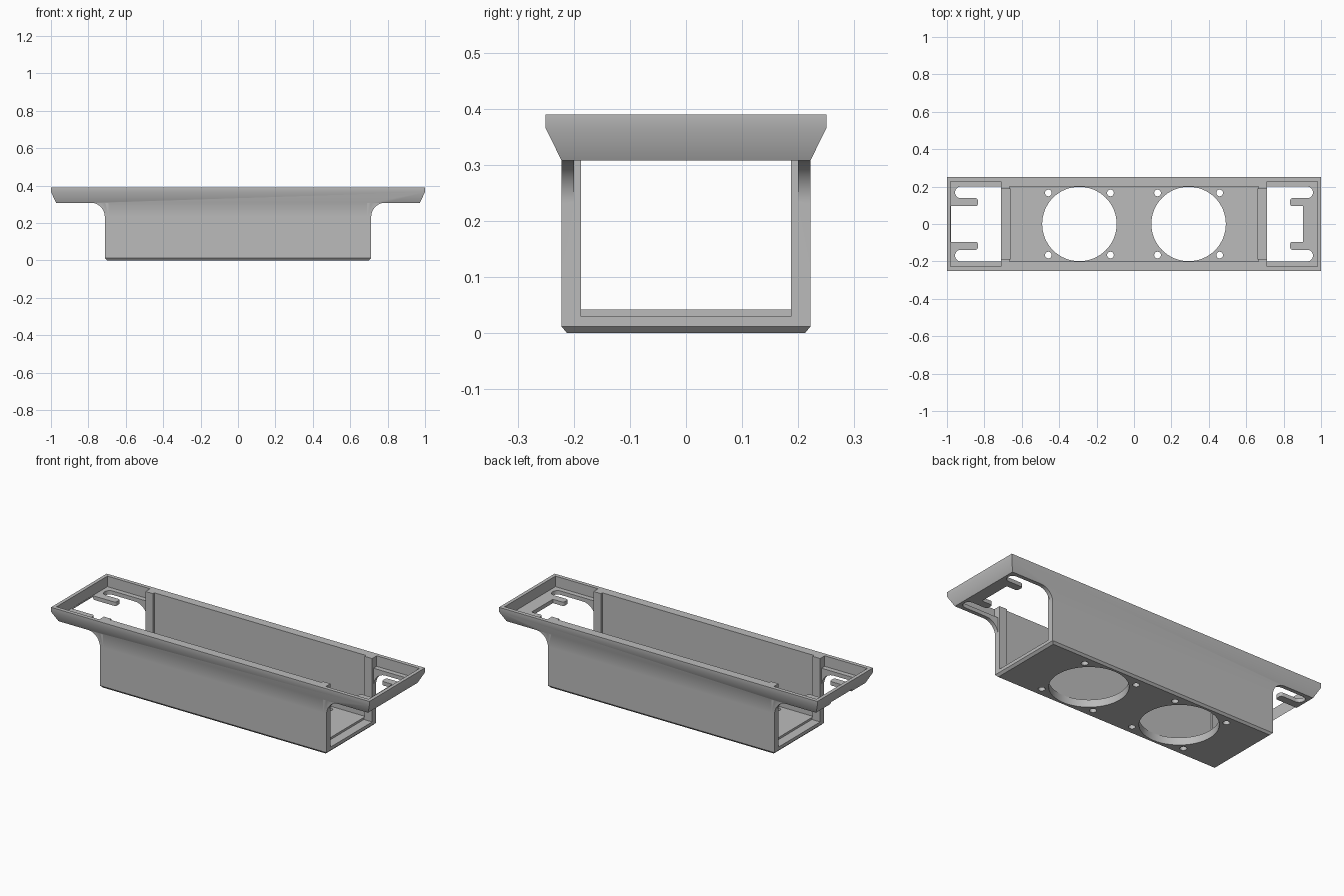
import bpy, bmesh, math

if "Cube" in bpy.data.objects:
    bpy.data.objects.remove(bpy.data.objects["Cube"], do_unlink=True)

grey = bpy.data.materials.new("light grey plastic")
grey.use_nodes = True
colour = (0.5, 0.5, 0.5, 1)
grey.diffuse_color = colour
grey.node_tree.nodes["Principled BSDF"].inputs["Base Color"].default_value = colour


def loft(name, rings):
    """Closed solid through a stack of rings with equal point counts."""
    bm = bmesh.new()
    loops = [[bm.verts.new(p) for p in ring] for ring in rings]
    n = len(loops[0])
    for a, b in zip(loops, loops[1:]):
        for i in range(n):
            j = (i + 1) % n
            bm.faces.new((a[i], a[j], b[j], b[i]))
    bm.faces.new(loops[0])
    bm.faces.new(loops[-1])
    bmesh.ops.recalc_face_normals(bm, faces=bm.faces)
    mesh = bpy.data.meshes.new(name)
    bm.to_mesh(mesh)
    bm.free()
    obj = bpy.data.objects.new(name, mesh)
    bpy.context.collection.objects.link(obj)
    mesh.materials.append(grey)
    return obj


def rect(x, y, z):
    return [(-x, -y, z), (x, -y, z), (x, y, z), (-x, y, z)]


def block(name, x0, x1, y, z0, z1):
    return loft(name, [[(x0, -y, z), (x1, -y, z), (x1, y, z), (x0, y, z)] for z in (z0, z1)])


def plan(name, pts, z0, z1):
    return loft(name, [[(x, y, z) for x, y in pts] for z in (z0, z1)])


def arc(cx, cy, r, start, end, steps=12):
    angles = [math.radians(start + (end - start) * i / steps) for i in range(steps + 1)]
    return [(cx + r * math.cos(a), cy + r * math.sin(a)) for a in angles]


def hole(name, x, y, r, steps):
    return plan(name, arc(x, y, r, 0, 360, steps)[:-1], -0.1, 0.2)


def combine(base, tool, operation):
    mod = base.modifiers.new(operation, "BOOLEAN")
    mod.operation = operation
    mod.solver = "EXACT"
    mod.object = tool
    bpy.context.view_layer.objects.active = base
    bpy.ops.object.modifier_apply(modifier=mod.name)
    bpy.data.objects.remove(tool, do_unlink=True)


# Trough with a chamfered underside, and the flared rim on top
housing = loft("fan_housing", [rect(0.70, 0.212, 0), rect(0.712, 0.222, 0.012), rect(0.712, 0.222, 0.35)])
rim = loft("rim", [rect(0.972, 0.222, 0.308), rect(1, 0.25, 0.365), rect(1, 0.25, 0.39)])
combine(housing, rim, "UNION")

# Curved gussets where the trough meets the rim
for side in (-1, 1):
    profile = [(0.69, 0.32), (0.69, 0.232)] + arc(0.788, 0.232, 0.076, 180, 90) + [(0.788, 0.32)]
    gusset = loft("gusset", [[(side * x, y, z) for x, z in profile] for y in (-0.222, 0.222)])
    combine(housing, gusset, "UNION")

# Main cavity
combine(housing, block("cavity", -0.665, 0.665, 0.2, 0.042, 1), "DIFFERENCE")

# End openings: doorway, shallow recess and slotted window with two tabs
for side, plate_edge in ((-1, 0.979), (1, 0.903)):
    lo, hi = sorted((side * 0.66, side * 0.72))
    combine(housing, block("doorway", lo, hi, 0.187, 0.03, 1), "DIFFERENCE")
    lo, hi = sorted((side * 0.712, side * 0.98))
    combine(housing, block("recess", lo, hi, 0.228, 0.33, 1), "DIFFERENCE")
    half = [(0.712, 0.2)] + arc(0.926, 0.169, 0.031, 90, -90)
    half += arc(0.847, 0.126, 0.012, 90, 180, 4) + arc(0.847, 0.107, 0.012, 180, 270, 4)
    half += [(plate_edge, 0.095)]
    outline = half + [(x, -y) for x, y in reversed(half)]
    window = plan("window", [(side * x, y) for x, y in outline], 0.1, 0.5)
    combine(housing, window, "DIFFERENCE")

# Two fan holes, each with four screw holes
for cx in (-0.292, 0.292):
    combine(housing, hole("fan_hole", cx, 0, 0.199, 64), "DIFFERENCE")
    for dx in (-0.166, 0.166):
        for dy in (-0.166, 0.166):
            combine(housing, hole("screw_hole", cx + dx, dy, 0.018, 20), "DIFFERENCE")

bpy.ops.object.select_all(action="DESELECT")
housing.select_set(True)
bpy.context.view_layer.objects.active = housing
bpy.ops.object.shade_smooth_by_angle(angle=math.radians(30))
